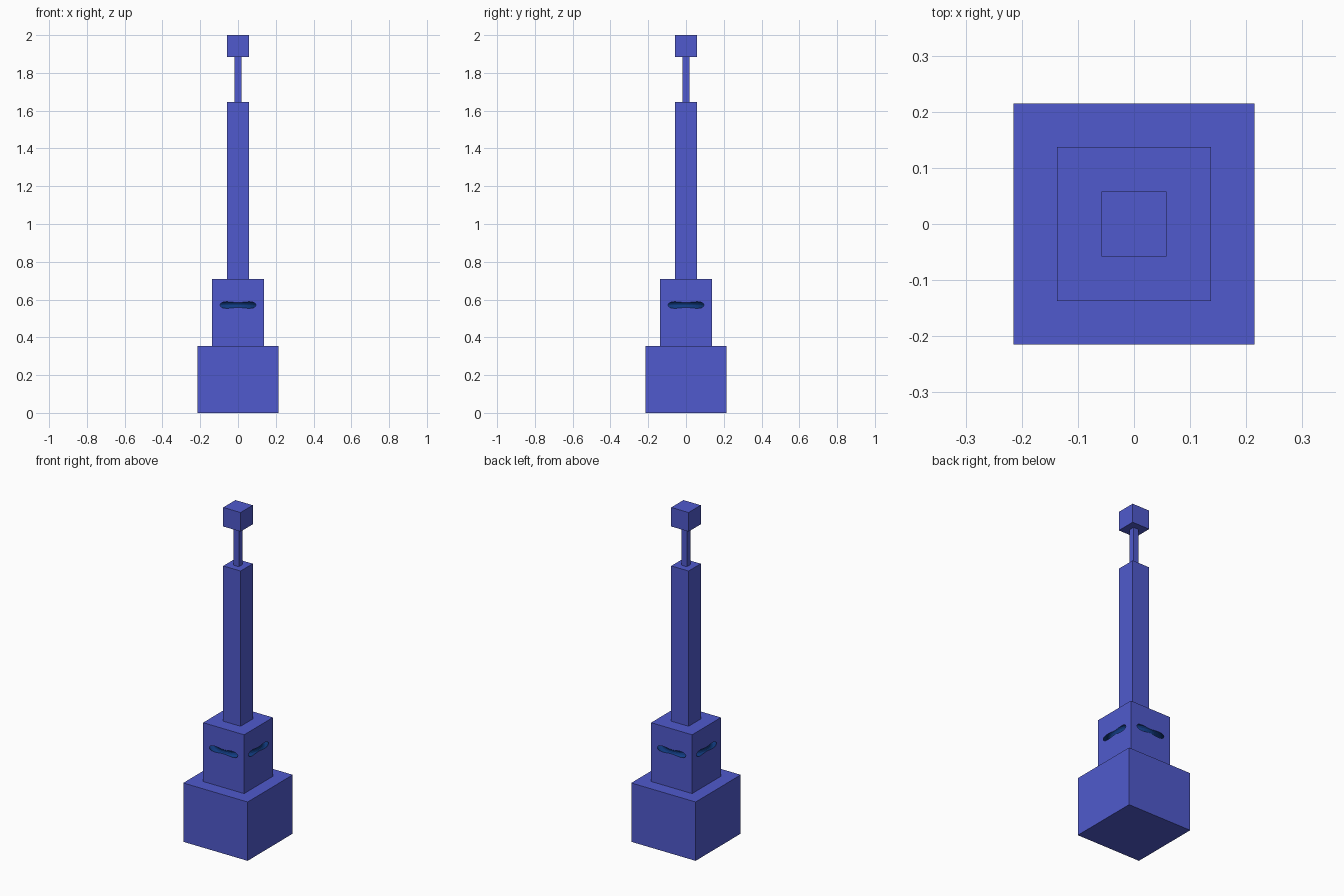
import bpy

if "Cube" in bpy.data.objects:
    bpy.data.objects.remove(bpy.data.objects["Cube"])


def material(name, color):
    m = bpy.data.materials.new(name)
    m.diffuse_color = (*color, 1.0)
    m.use_nodes = True
    m.node_tree.nodes["Principled BSDF"].inputs["Base Color"].default_value = m.diffuse_color
    return m


blue = material("indigo_blue", (0.080, 0.102, 0.610))
navy = material("deep_navy", (0.0052, 0.045, 0.223))


def block(name, half, z0, z1):
    """Square block from z0 to z1, centred on the vertical axis."""
    bpy.ops.mesh.primitive_cube_add(size=1, location=(0, 0, (z0 + z1) / 2))
    ob = bpy.context.object
    ob.name = name
    ob.scale = (2 * half, 2 * half, z1 - z0)
    bpy.ops.object.transform_apply(location=False, rotation=False, scale=True)
    ob.data.materials.append(blue)
    return ob


# Stacked tower blocks
block("base", 0.215, 0.0, 0.355)
body = block("body", 0.137, 0.355, 0.71)
block("shaft", 0.058, 0.71, 1.647)
block("neck", 0.018, 1.647, 1.885)
block("cap", 0.058, 1.885, 2.0)

# Ring-shaped cutter carves one dark slot into each side of the body
bpy.ops.mesh.primitive_torus_add(location=(0, 0, 0.571), major_radius=0.149,
                                 minor_radius=0.018, major_segments=48,
                                 minor_segments=12)
cutter = bpy.context.object
cutter.name = "slot_cutter"
body.data.materials.append(navy)
for m in (blue, navy):
    cutter.data.materials.append(m)
for p in cutter.data.polygons:
    p.material_index = 1

cut = body.modifiers.new("slots", 'BOOLEAN')
cut.operation = 'DIFFERENCE'
cut.solver = 'EXACT'
cut.object = cutter
bpy.ops.object.select_all(action='DESELECT')
bpy.context.view_layer.objects.active = body
body.select_set(True)
bpy.ops.object.modifier_apply(modifier=cut.name)
bpy.data.objects.remove(cutter, do_unlink=True)
